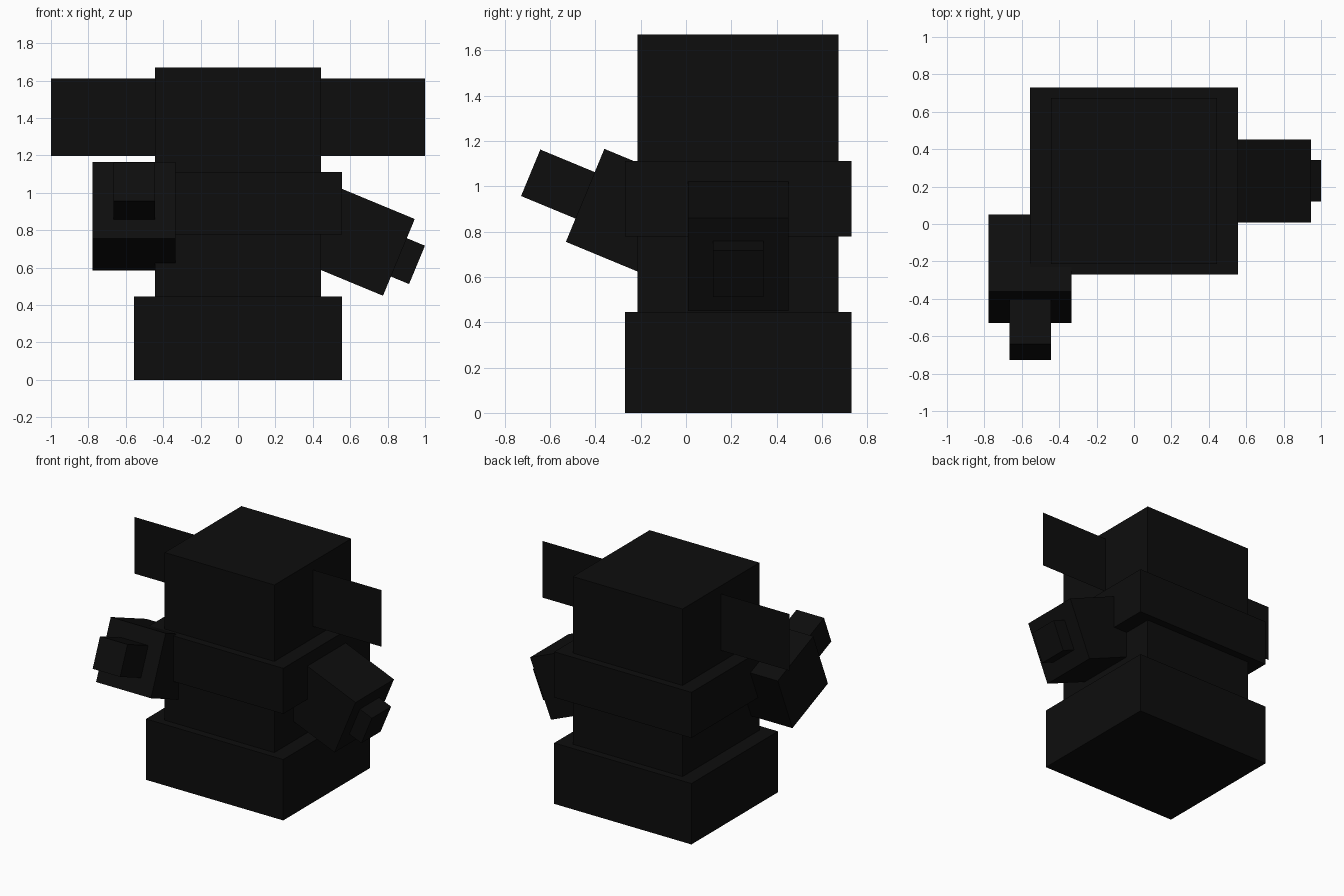
import bpy, math
from mathutils import Matrix, Vector

if "Cube" in bpy.data.objects:
    bpy.data.objects.remove(bpy.data.objects["Cube"])

black = bpy.data.materials.new("near_black")
black.diffuse_color = (0.004, 0.004, 0.004, 1)
black.use_nodes = True
black.node_tree.nodes["Principled BSDF"].inputs["Base Color"].default_value = black.diffuse_color


def finish(obj, name):
    obj.name = name
    obj.data.materials.append(black)
    return obj


def box(name, center, size, rot=(0, 0, 0)):
    """Box of a given size, baked to scale, turned about its center."""
    bpy.ops.mesh.primitive_cube_add(size=1, location=center, rotation=rot)
    obj = bpy.context.object
    obj.data.transform(Matrix.Diagonal((*size, 1)))
    return finish(obj, name)


MID_Y = 0.23      # depth centre of the body
TILT = math.radians(22.5)
C, S = math.cos(TILT), math.sin(TILT)
ARM = 0.444       # arm cube side
HAND = 0.222      # hand width

# Stacked body: wide base, narrow column with the head on top, wide middle band
box("base", (0, MID_Y, 0.2225), (1.11, 1.0, 0.445))
box("body_and_head", (0, MID_Y, 1.0575), (0.888, 0.888, 1.225))
box("middle_band", (0, MID_Y, 0.945), (1.11, 1.0, 0.333))

# Flat paper-thin ears on both sides of the head
for side, label in ((-1, "left"), (1, "right")):
    bpy.ops.mesh.primitive_plane_add(size=1, location=(side * 0.72, MID_Y, 1.405),
                                     rotation=(math.pi / 2, 0, 0))
    ear = bpy.context.object
    ear.data.transform(Matrix.Diagonal((0.56, 0.414, 1, 1)))
    finish(ear, label + "_ear")

# Lowered arm on the +x side, sloping outward and down
arm = Vector((0.655, MID_Y, 0.74))
out = Vector((C, 0, -S))
box("lowered_arm", arm, (ARM, ARM, ARM), (0, TILT, 0))
box("lowered_hand", arm + out * (ARM / 2 + 0.05), (0.11, HAND, HAND), (0, TILT, 0))

# Raised arm on the -x side, reaching forward and up
arm = Vector((-0.555, -0.24, 0.875))
out = Vector((0, -C, S))
box("raised_arm", arm, (ARM, ARM, ARM), (-TILT, 0, 0))
box("raised_hand", arm + out * (ARM / 2 + 0.13), (HAND, 0.26, HAND), (-TILT, 0, 0))
